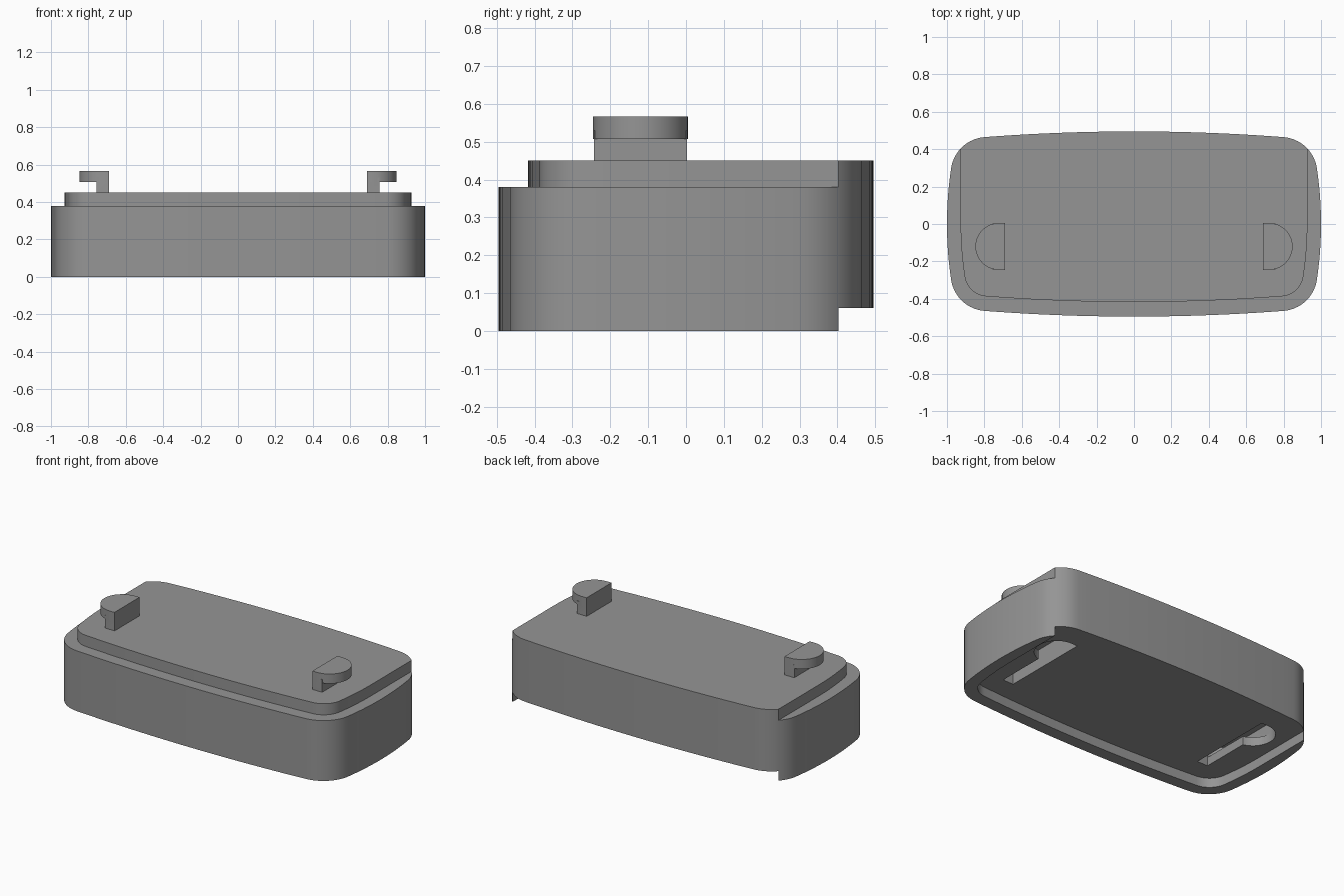
import bpy, bmesh, math

if "Cube" in bpy.data.objects:
    bpy.data.objects.remove(bpy.data.objects["Cube"])

grey = bpy.data.materials.new("plain grey")
grey.diffuse_color = (0.3, 0.3, 0.3, 1)
grey.use_nodes = True
grey.node_tree.nodes["Principled BSDF"].inputs["Base Color"].default_value = grey.diffuse_color


def prism(name, outline, z0, z1):
    """Extrude a closed outline from z0 to z1."""
    bm = bmesh.new()
    base = bm.faces.new([bm.verts.new((x, y, z0)) for x, y in outline])
    top = bmesh.ops.extrude_face_region(bm, geom=[base])["geom"]
    bmesh.ops.translate(bm, vec=(0, 0, z1 - z0),
                        verts=[v for v in top if isinstance(v, bmesh.types.BMVert)])
    bmesh.ops.recalc_face_normals(bm, faces=bm.faces)
    mesh = bpy.data.meshes.new(name)
    bm.to_mesh(mesh)
    bm.free()
    mesh.materials.append(grey)
    ob = bpy.data.objects.new(name, mesh)
    bpy.context.collection.objects.link(ob)
    return ob


def combine(target, other, operation):
    """Apply a boolean and remove the helper."""
    mod = target.modifiers.new("boolean", "BOOLEAN")
    mod.operation, mod.solver, mod.object = operation, "EXACT", other
    bpy.context.view_layer.objects.active = target
    bpy.ops.object.modifier_apply(modifier=mod.name)
    bpy.data.objects.remove(other)


def quarter(hx, hy, r, n=10):
    """Bowed quarter outline from (hx, 0) round the corner to (0, hy)."""
    cx, cy = hx - 0.02 - r, hy - 0.03 - r
    a0, a1 = math.radians(7), math.radians(86)
    corner = [(cx + r * math.cos(a0 + (a1 - a0) * i / n),
               cy + r * math.sin(a0 + (a1 - a0) * i / n)) for i in range(n + 1)]
    (sx, sy), (ex, ey) = corner[0], corner[-1]
    side = [(hx - (hx - sx) * (i / 5) ** 2, sy * i / 5) for i in range(5)]
    end = [(ex * i / 10, hy - (hy - ey) * (i / 10) ** 2) for i in range(9, -1, -1)]
    return side + corner + end


def d_shape(y0, y1, flat, mid, r):
    """D outline, flat toward the centre, rounded outward, stretched y0..y1."""
    n = 20
    arc = [(mid + r * math.cos(t), (y0 if i <= n / 2 else y1) + r * math.sin(t))
           for i in range(n + 1) for t in [-math.pi / 2 + math.pi * i / n]]
    if y1 > y0:
        arc.insert(n // 2 + 1, (mid + r, y1))
    return [(flat, y0 - r)] + arc + [(flat, y1 + r)]


def box(x0, x1, y0, y1):
    return [(x0, y0), (x1, y0), (x1, y1), (x0, y1)]


def mirror(outline, s):
    return [(s * x, y) for x, y in outline]


# Outer outline of the block
q = quarter(1.0, 0.495, 0.195)
half = q + [(-x, y) for x, y in reversed(q[:-1])]
outer = half + [(x, -y) for x, y in reversed(half[1:-1])]

# Inset outline: open at the back, rounded at the front
BACK = 0.403
p = [(x, -y) for x, y in quarter(0.927, 0.417, 0.125)]
inset = [(0.927, BACK)] + p + [(-x, y) for x, y in reversed(p[:-1])] + [(-0.927, BACK)]

body = prism("body", outer, 0, 0.45)
# Step around the top plate
step = inset + [(-1.3, BACK), (-1.3, -0.8), (1.3, -0.8), (1.3, BACK)]
combine(body, prism("step_cutter", step, 0.38, 0.6), "DIFFERENCE")
# Matching recess underneath, running out through the back
recess = inset + [(-1.3, BACK), (-1.3, 0.8), (1.3, 0.8), (1.3, BACK)]
combine(body, prism("recess_cutter", recess, -0.2, 0.06), "DIFFERENCE")

for s, side in ((-1, "left"), (1, "right")):
    # Keyhole slot: round entry, narrow neck, wide undercut
    entry = d_shape(0.185, 0.185, 0.687, 0.73, 0.13)
    channel = d_shape(-0.125, 0.185, 0.687, 0.73, 0.13)
    cuts = ((entry, 0.0, 0.15), (box(0.687, 0.762, -0.255, 0.2), 0.0, 0.15),
            (channel, 0.115, 0.185))
    for outline, z0, z1 in cuts:
        combine(body, prism("slot_cutter", mirror(outline, s), z0, z1), "DIFFERENCE")

    # Hook: rounded head on a narrow stem
    hook = prism(side + "_hook", mirror(d_shape(-0.12, -0.12, 0.69, 0.723, 0.125), s),
                 0.507, 0.567)
    stem = prism("stem", mirror(box(0.69, 0.757, -0.243, 0.003), s), 0.44, 0.53)
    combine(hook, stem, "UNION")

# Smooth the curved walls, keep the edges sharp
for ob in bpy.context.scene.objects:
    bpy.ops.object.select_all(action="DESELECT")
    ob.select_set(True)
    bpy.context.view_layer.objects.active = ob
    bpy.ops.object.shade_smooth_by_angle(angle=math.radians(30))
